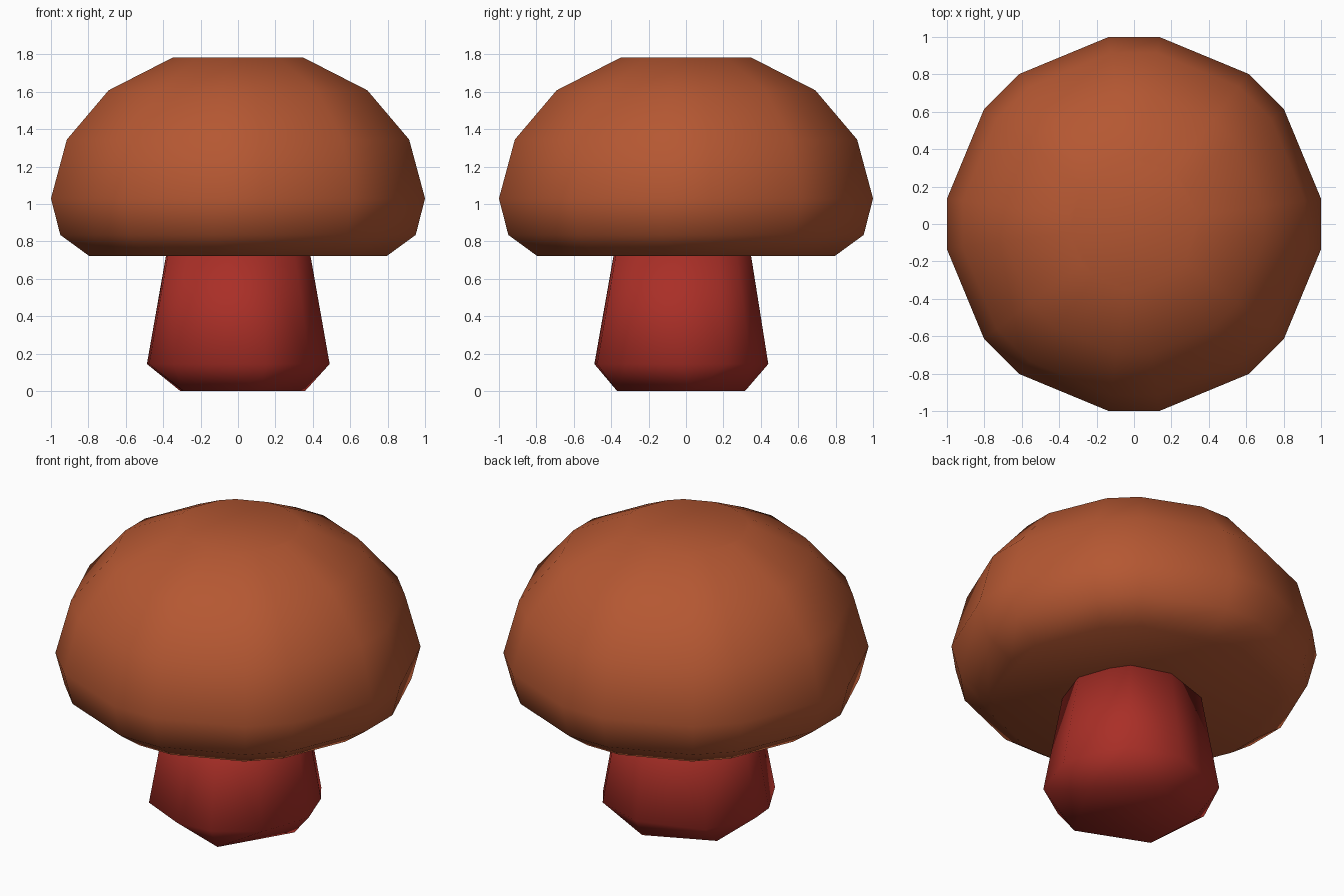
import bpy, bmesh, math

if "Cube" in bpy.data.objects:
    bpy.data.objects.remove(bpy.data.objects["Cube"])


def material(name, rgb):
    m = bpy.data.materials.new(name)
    m.diffuse_color = (*rgb, 1)
    m.use_nodes = True
    m.node_tree.nodes["Principled BSDF"].inputs["Base Color"].default_value = m.diffuse_color
    return m


def finish(bm, name, mat):
    bmesh.ops.recalc_face_normals(bm, faces=bm.faces[:])
    for f in bm.faces:
        f.smooth = True
    me = bpy.data.meshes.new(name)
    bm.to_mesh(me)
    bm.free()
    me.materials.append(mat)
    ob = bpy.data.objects.new(name, me)
    bpy.context.collection.objects.link(ob)
    return ob


# Cap: bevelled octagon rings stacked along a domed profile
bm = bmesh.new()
angles = [math.radians(45 * k + d) for k in range(8) for d in (-7.7, 7.7)]
profile = [(0.795, 0.722), (0.95, 0.835), (1.0, 1.03), (0.915, 1.345),
           (0.692, 1.608), (0.346, 1.785)]
k = 1 / math.cos(math.radians(7.7))  # half-width to corner radius
rings = [[bm.verts.new((r * k * math.cos(a), r * k * math.sin(a), z)) for a in angles]
         for r, z in profile]
n = len(angles)
for lo, hi in zip(rings, rings[1:]):
    for i in range(n):
        j = (i + 1) % n
        bm.faces.new((lo[i], lo[j], hi[j], hi[i]))
bm.faces.new(rings[0])
bm.faces.new(rings[-1])
finish(bm, "mushroom_cap", material("brown orange", (0.46, 0.096, 0.032)))

# Stalk: irregular flared foot, tapering upward, wrapped as a convex hull
foot = [(0.358, 0.03), (0.075, 0.315), (-0.308, 0.14), (-0.29, -0.2), (0.12, -0.368)]
flare = [(0.49, -0.02), (0.405, 0.22), (0.32, 0.345), (0.03, 0.44), (-0.35, 0.315),
         (-0.487, 0.02), (-0.475, -0.12), (-0.345, -0.365), (-0.07, -0.49),
         (0.15, -0.475), (0.385, -0.32)]
bm = bmesh.new()
for x, y in foot:
    bm.verts.new((x, y, 0))
for x, y in flare:
    bm.verts.new((x, y, 0.145))
    bm.verts.new((x * 0.785, y * 0.785, 0.74))
bmesh.ops.convex_hull(bm, input=bm.verts[:])
finish(bm, "stalk", material("deep red", (0.40, 0.028, 0.02)))
